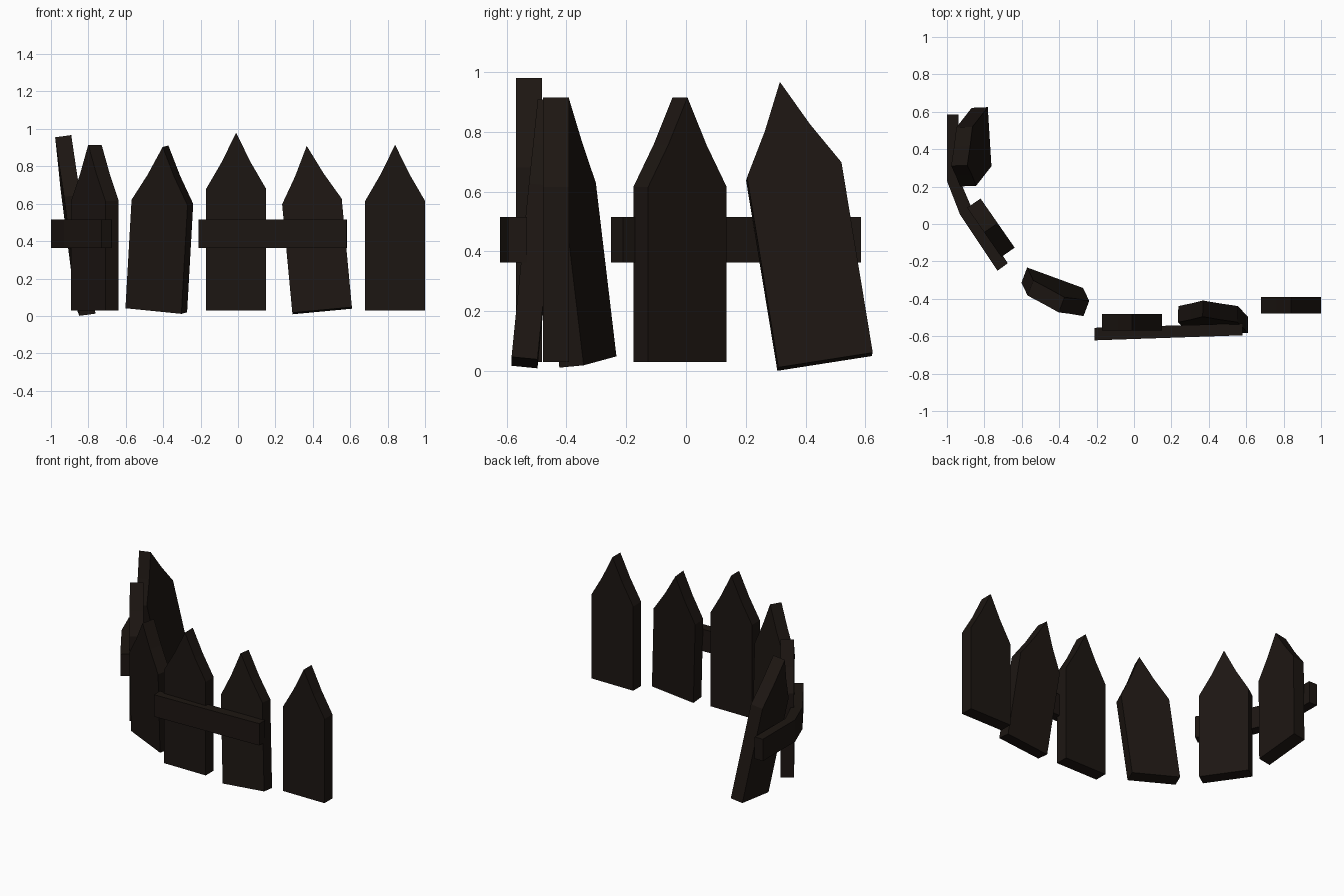
import bpy, bmesh
from mathutils import Vector, Matrix

if "Cube" in bpy.data.objects:
    bpy.data.objects.remove(bpy.data.objects["Cube"])

wood = bpy.data.materials.new("dark_wood")
wood.diffuse_color = (0.012, 0.008, 0.006, 1)
wood.use_nodes = True
wood.node_tree.nodes["Principled BSDF"].inputs["Base Color"].default_value = wood.diffuse_color


def prism(name, profile, depth, matrix=Matrix()):
    """Extrude a flat XY profile along local z and place it."""
    bm = bmesh.new()
    face = bm.faces.new([bm.verts.new((x, y, 0)) for x, y in profile])
    ext = bmesh.ops.extrude_face_region(bm, geom=[face])
    top = [v for v in ext["geom"] if isinstance(v, bmesh.types.BMVert)]
    bmesh.ops.translate(bm, verts=top, vec=(0, 0, depth))
    bmesh.ops.recalc_face_normals(bm, faces=bm.faces)
    mesh = bpy.data.meshes.new(name)
    bm.to_mesh(mesh)
    bm.free()
    mesh.materials.append(wood)
    obj = bpy.data.objects.new(name, mesh)
    obj.matrix_world = matrix
    bpy.context.collection.objects.link(obj)
    return obj


def picket(name, base, across, up, extra=0.0):
    """Pointed board standing on base, leaning along up."""
    w, t, shoulder, peak = 0.16, 0.087, 0.585 + extra, 0.885 + extra
    # slightly bowed slopes towards the point
    profile = [(-w, 0), (w, 0), (w, shoulder), (w * 0.48, shoulder + 0.143),
               (0, peak), (-w * 0.48, shoulder + 0.143), (-w, shoulder)]
    u = Vector(across).normalized()
    v = Vector(up)
    v = (v - u * v.dot(u)).normalized()
    n = u.cross(v)
    rot = Matrix((u, v, n)).transposed().to_4x4()
    origin = Vector(base) - n * t / 2
    prism(name, profile, t, Matrix.Translation(origin) @ rot)


# Pickets, right to left around the corner
picket("picket_right_end", (0.84, -0.435, 0.03), (1, 0, 0), (0, 0, 1))
picket("picket_leaning_back", (0.45, -0.54, 0.028), (0.32, 0, 0.03), (-0.095, 0.1, 1))
picket("picket_tall", (-0.01, -0.525, 0.03), (1, 0, 0), (0, 0, 1), 0.065)
picket("picket_corner", (-0.437, -0.328, 0.03), (0.30, -0.11, -0.03), (0.06, -0.12, 1))
picket("picket_side", (-0.765, -0.02, 0.03), (0.57, -0.82, 0), (0, 0, 1))
picket("picket_back_end", (-0.815, 0.465, 0.031), (0.02, -0.32, -0.05), (-0.13, -0.13, 1), 0.065)

# Rails: a straight front one and a bent side one
lift = Matrix.Translation((0, 0, 0.363))
prism("front_rail", [(-0.21, -0.622), (0.58, -0.595), (0.582, -0.532), (-0.212, -0.555)],
      0.152, lift)
prism("side_rail", [(-1.0, 0.585), (-1.0, 0.23), (-0.93, 0.05), (-0.73, -0.25),
                    (-0.675, -0.21), (-0.87, 0.09), (-0.938, 0.25), (-0.938, 0.585)],
      0.152, lift)
